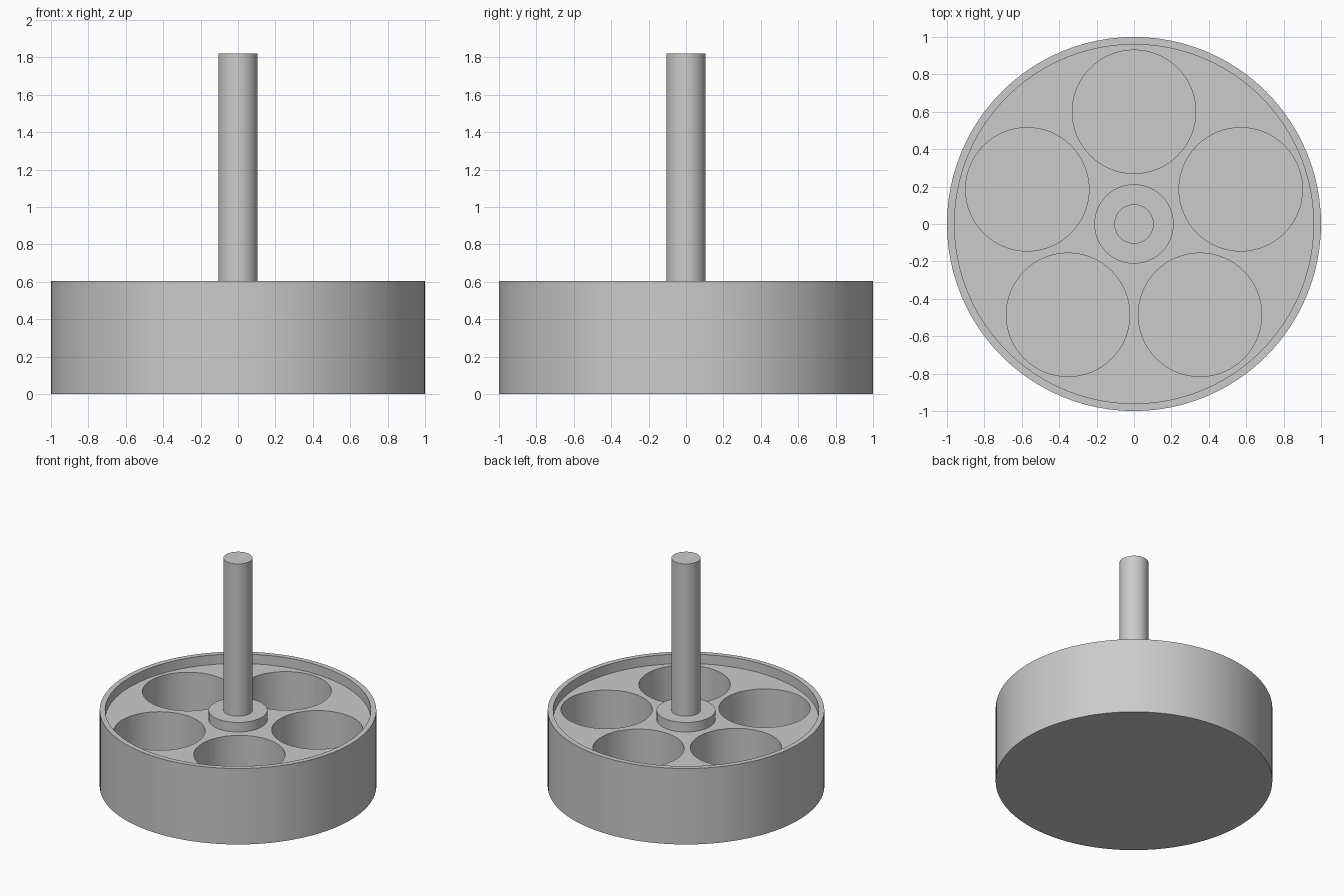
import bpy, bmesh, math
from mathutils import Matrix, Vector

cube = bpy.data.objects.get("Cube")
if cube:
    bpy.data.objects.remove(cube, do_unlink=True)

HEIGHT, DECK, TOP = 0.606, 0.53, 1.82
WELL_FLOOR, WELL_RADIUS, WELL_RING = 0.05, 0.33, 0.6
SHAFT_RADIUS = 0.105

grey = bpy.data.materials.new("plain grey")
grey.use_nodes = True
colour = (0.6, 0.6, 0.6, 1)
grey.diffuse_color = colour
grey.node_tree.nodes["Principled BSDF"].inputs["Base Color"].default_value = colour


def add_object(name, bm):
    bmesh.ops.recalc_face_normals(bm, faces=bm.faces)
    mesh = bpy.data.meshes.new(name)
    bm.to_mesh(mesh)
    bm.free()
    mesh.materials.append(grey)
    obj = bpy.data.objects.new(name, mesh)
    bpy.context.collection.objects.link(obj)
    return obj


def lathe(name, profile, steps=96):
    """Revolve a list of (radius, height) points about the z axis."""
    bm = bmesh.new()
    verts = [bm.verts.new((r, 0, z)) for r, z in profile]
    edges = [bm.edges.new(pair) for pair in zip(verts, verts[1:])]
    bmesh.ops.spin(bm, geom=verts + edges, cent=(0, 0, 0), axis=(0, 0, 1),
                   angle=math.tau, steps=steps, use_duplicate=False)
    bmesh.ops.remove_doubles(bm, verts=bm.verts, dist=0.0001)
    return add_object(name, bm)


def activate(obj):
    bpy.ops.object.select_all(action='DESELECT')
    obj.select_set(True)
    bpy.context.view_layer.objects.active = obj


# Round body with a thin raised rim, recessed deck and central hub
body = lathe("round_body", [(0, 0), (1, 0), (1, HEIGHT), (0.96, HEIGHT), (0.96, DECK),
                            (0.212, DECK), (0.212, HEIGHT), (0, HEIGHT)])

# Five round wells cut into the deck
bm = bmesh.new()
for i in range(5):
    angle = math.pi / 2 + i * math.tau / 5
    centre = Vector((math.cos(angle), math.sin(angle), 0)) * WELL_RING
    centre.z = (WELL_FLOOR + 1) / 2
    bmesh.ops.create_cone(bm, cap_ends=True, segments=64, radius1=WELL_RADIUS,
                          radius2=WELL_RADIUS, depth=1 - WELL_FLOOR,
                          matrix=Matrix.Translation(centre))
cutter = add_object("well_cutter", bm)
cutter.hide_render = True
cut = body.modifiers.new("wells", 'BOOLEAN')
cut.operation, cut.solver, cut.object = 'DIFFERENCE', 'EXACT', cutter
activate(body)
bpy.ops.object.modifier_apply(modifier=cut.name)
bpy.data.objects.remove(cutter, do_unlink=True)

# Upright central shaft
shaft = lathe("central_shaft", [(0, DECK), (SHAFT_RADIUS, DECK),
                                (SHAFT_RADIUS, TOP), (0, TOP)], 64)

for obj in (body, shaft):
    activate(obj)
    bpy.ops.object.shade_smooth_by_angle(angle=math.radians(30))
